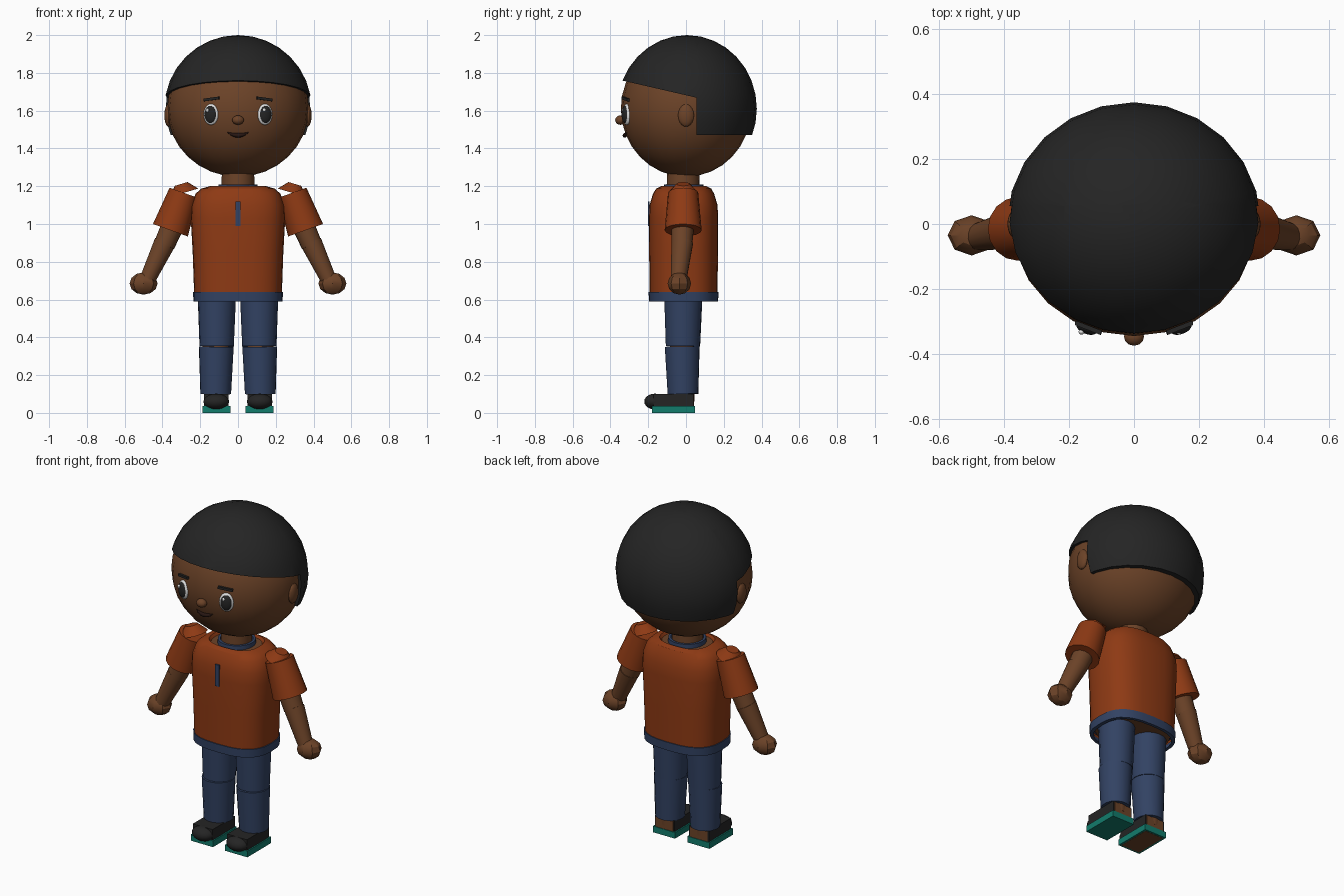
import bpy, bmesh, math
from mathutils import Vector, Matrix

cube = bpy.data.objects.get("Cube")
if cube:
    bpy.data.objects.remove(cube)


def material(name, *rgb):
    m = bpy.data.materials.new(name)
    m.use_nodes = True
    m.diffuse_color = (*rgb, 1)
    m.node_tree.nodes["Principled BSDF"].inputs["Base Color"].default_value = (*rgb, 1)
    return m


SKIN = material("brown_skin", .15, .056, .021)
BLACK = material("soft_black", .018, .018, .018)
SHIRT = material("rust_orange", .27, .042, .007)
DENIM = material("denim_blue", .032, .055, .125)
TEAL = material("teal_rubber", .006, .2, .15)
WHITE = material("eye_white", .75, .75, .75)
MOUTH = material("dark_mouth", .02, .008, .006)


def finish(name, bm, mat, smooth=True):
    bmesh.ops.recalc_face_normals(bm, faces=bm.faces)
    me = bpy.data.meshes.new(name)
    bm.to_mesh(me)
    bm.free()
    me.materials.append(mat)
    ob = bpy.data.objects.new(name, me)
    bpy.context.collection.objects.link(ob)
    if smooth:
        bpy.ops.object.select_all(action='DESELECT')
        ob.select_set(True)
        bpy.context.view_layer.objects.active = ob
        bpy.ops.object.shade_smooth_by_angle()
    return ob


def ellipsoid(name, loc, radii, mat, yaw=0, seg=24, rings=16, cuts=()):
    """Scaled sphere; each cut (point, normal) removes the side the normal points to."""
    bm = bmesh.new()
    bmesh.ops.create_uvsphere(bm, u_segments=seg, v_segments=rings, radius=1)
    bm.transform(Matrix.Translation(loc) @ Matrix.Rotation(yaw, 4, 'Z') @ Matrix.Diagonal((*radii, 1)))
    for co, no in cuts:
        geom = bm.verts[:] + bm.edges[:] + bm.faces[:]
        bmesh.ops.bisect_plane(bm, geom=geom, plane_co=co, plane_no=no, clear_outer=True)
        bmesh.ops.holes_fill(bm, edges=[e for e in bm.edges if e.is_boundary])
    return finish(name, bm, mat)


def tube(name, a, b, ra, rb, mat, seg=16):
    a, b = Vector(a), Vector(b)
    bm = bmesh.new()
    bmesh.ops.create_cone(bm, cap_ends=True, segments=seg, radius1=ra, radius2=rb, depth=(b - a).length)
    bm.transform(Matrix.Translation((a + b) / 2) @ (b - a).to_track_quat('Z', 'Y').to_matrix().to_4x4())
    return finish(name, bm, mat)


def box(name, loc, size, mat, yaw=0, roll=0):
    bm = bmesh.new()
    bmesh.ops.create_cube(bm, size=1)
    bm.transform(Matrix.Translation(loc) @ Matrix.Rotation(yaw, 4, 'Z')
                 @ Matrix.Rotation(roll, 4, 'Y') @ Matrix.Diagonal((*size, 1)))
    return finish(name, bm, mat, False)


def loft(name, rings, mat, power=2.0, seg=28, caps=True):
    """Stack of rounded cross-sections, each given as (z, x radius, y radius, y centre)."""
    bm = bmesh.new()
    loops = []
    for z, rx, ry, cy in rings:
        loop = []
        for i in range(seg):
            t = math.tau * i / seg
            c, s = math.cos(t), math.sin(t)
            x = math.copysign(abs(c) ** (2 / power), c) * rx
            y = math.copysign(abs(s) ** (2 / power), s) * ry
            loop.append(bm.verts.new((x, cy + y, z)))
        loops.append(loop)
    for lo, hi in zip(loops, loops[1:]):
        for i in range(seg):
            j = (i + 1) % seg
            bm.faces.new((lo[i], lo[j], hi[j], hi[i]))
    if caps:
        bm.faces.new(loops[0])
        bm.faces.new(loops[-1])
    return finish(name, bm, mat)


# Head, nose and neck
ellipsoid("head", (0, 0, 1.61), (.375, .345, .36), SKIN)
ellipsoid("nose", (0, -.347, 1.55), (.031, .028, .025), SKIN, seg=12, rings=8)
tube("neck", (0, -.015, 1.16), (0, -.015, 1.3), .088, .085, SKIN)

# Hair: slanted fringe in front, longer straight cut behind
HAIR_C, HAIR_R = (0, .005, 1.61), (.39, .37, .39)
ellipsoid("hair_front", HAIR_C, HAIR_R, BLACK,
          cuts=[((0, .05, 1.67), (0, -.09, -.39)), ((0, .06, 0), (0, 1, 0))])
ellipsoid("hair_back", HAIR_C, HAIR_R, BLACK,
          cuts=[((0, 0, 1.47), (0, 0, -1)), ((0, .055, 0), (0, -1, 0))])

# Mouth: tapered smile
curve = bpy.data.curves.new("mouth", 'CURVE')
curve.dimensions = '3D'
curve.bevel_depth = .012
curve.bevel_resolution = 2
line = curve.splines.new('POLY')
line.points.add(6)
for i, p in enumerate(line.points):
    u = i / 3 - 1
    p.co = (u * .055, -.324 + .008 * u * u, 1.469 + .016 * u * u, 1)
    p.radius = 1 - .85 * u * u
curve.materials.append(MOUTH)
bpy.context.collection.objects.link(bpy.data.objects.new("mouth", curve))

# Torso: body, shirt, hem, collar and placket
loft("torso", [(.61, .21, .16, -.012), (1.1, .21, .15, -.012), (1.185, .155, .125, -.012)], SKIN, 2.5)
loft("shirt", [(.625, .232, .18, -.013), (.85, .24, .182, -.013), (1.03, .25, .183, -.013),
               (1.1, .246, .18, -.013), (1.16, .225, .162, -.013), (1.187, .195, .146, -.012),
               (1.2, .15, .12, -.012), (1.18, .135, .108, -.012)], SHIRT, 2.7, caps=False)
loft("shirt_hem", [(.64, .22, .17, -.013), (.64, .238, .185, -.013),
                   (.59, .236, .183, -.013), (.59, .215, .165, -.013)], DENIM, 2.7, caps=False)
loft("collar", [(1.17, .106, .106, -.012), (1.21, .104, .104, -.012),
                (1.21, .09, .09, -.012), (1.17, .09, .09, -.012)], DENIM, caps=False)
box("placket", (0, -.197, 1.055), (.026, .009, .13), DENIM)

# Paired parts
for side, s in (("left", 1), ("right", -1)):
    yaw = s * .37
    out = Vector((math.sin(yaw), -math.cos(yaw), 0))
    eye = Vector((s * .143, -.314, 1.58))
    ellipsoid(side + "_eye_white", eye, (.041, .018, .056), WHITE, yaw)
    ellipsoid(side + "_pupil", eye + out * .008, (.033, .017, .046), BLACK, yaw)
    ellipsoid(side + "_eye_glint", eye + out * .02 + Vector((-.012, 0, .022)),
              (.009, .008, .011), WHITE, yaw, 10, 8)
    box(side + "_brow", (s * .14, -.32, 1.662), (.085, .014, .014), BLACK, yaw, s * .13)
    ellipsoid(side + "_ear", (s * .368, 0, 1.575), (.022, .042, .06), SKIN, seg=16, rings=10)

    # Arms
    shoulder, cuff = (s * .287, -.015, 1.165), (s * .358, -.015, .967)
    tube(side + "_sleeve", shoulder, cuff, .08, .098, SHIRT)
    tube(side + "_sleeve_top", (s * .301, -.015, 1.212), shoulder, .035, .08, SHIRT)
    tube(side + "_upper_arm", (s * .32, -.015, 1.05), (s * .39, -.022, .89), .062, .056, SKIN)
    tube(side + "_forearm", (s * .388, -.02, .9), (s * .482, -.04, .7), .058, .042, SKIN)
    ellipsoid(side + "_hand", (s * .5, -.035, .685), (.074, .062, .059), SKIN, seg=8, rings=6)

    # Legs
    tube(side + "_thigh", (s * .113, -.016, .353), (s * .112, -.014, .63), .091, .102, DENIM)
    tube(side + "_shin", (s * .118, -.016, .1), (s * .115, -.02, .351), .082, .093, DENIM)
    tube(side + "_ankle", (s * .118, -.015, .06), (s * .118, -.015, .36), .06, .07, SKIN)

    # Shoes
    fx = s * .115
    box(side + "_sole", (fx, -.067, .0185), (.148, .227, .037), TEAL)
    box(side + "_shoe", (fx, -.067, .068), (.132, .212, .066), BLACK)
    box(side + "_heel", (fx, .02, .066), (.115, .046, .064), SKIN)
    ellipsoid(side + "_toe_cap", (fx, -.165, .06), (.068, .056, .042), BLACK, seg=16, rings=10)

# Bare sole patch under one foot
box("right_foot_base", (-.115, -.067, .002), (.125, .205, .006), SKIN)
